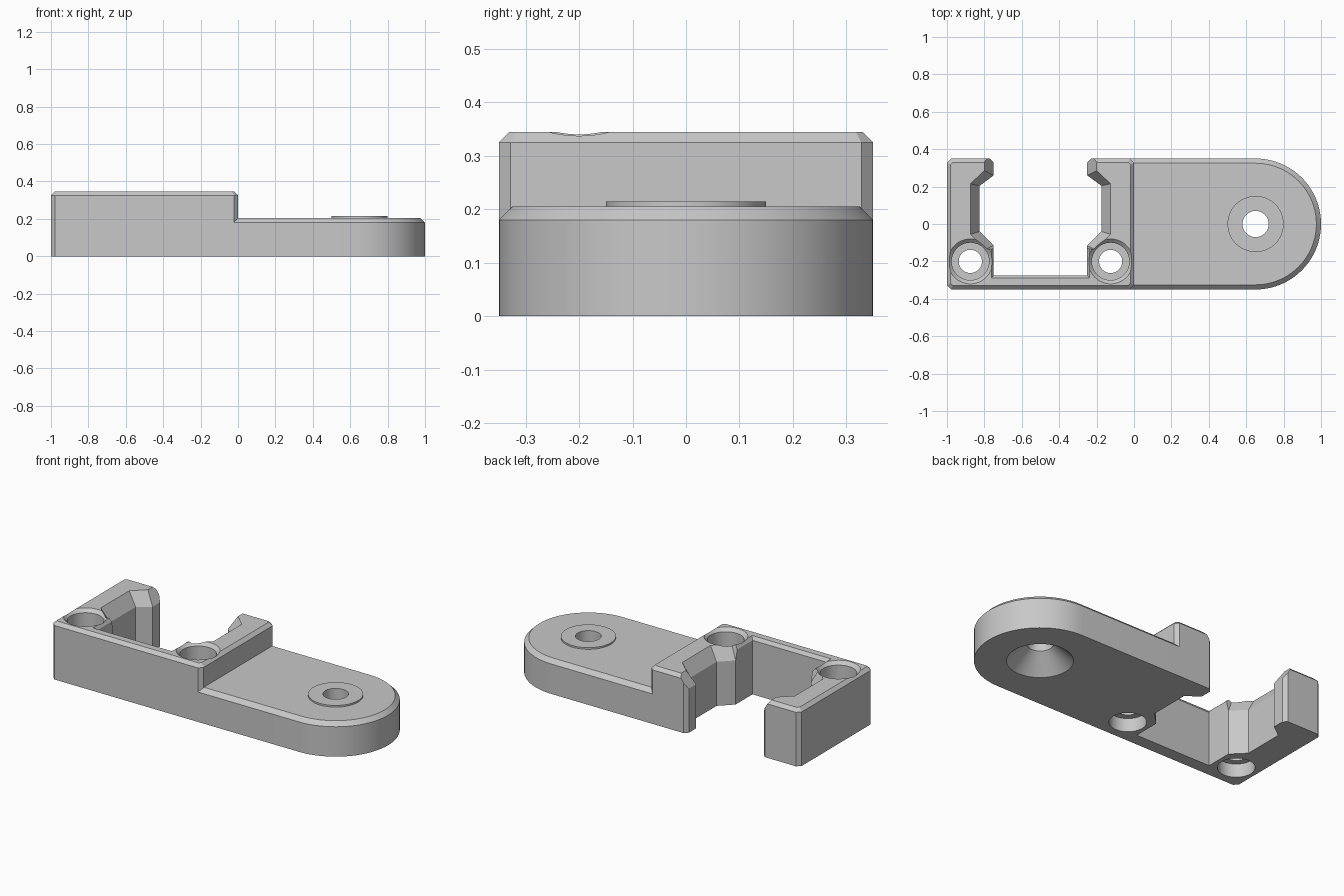
import bpy
import bmesh
import math

old = bpy.data.objects.get("Cube")
if old:
    bpy.data.objects.remove(old, do_unlink=True)

grey = bpy.data.materials.new("plain grey")
grey.use_nodes = True
grey.diffuse_color = (0.58, 0.58, 0.58, 1)
grey.node_tree.nodes["Principled BSDF"].inputs["Base Color"].default_value = (0.58, 0.58, 0.58, 1)


def loft(name, rings):
    """Closed solid through outlines of equal length, given as (points, z)."""
    bm = bmesh.new()
    loops = [[bm.verts.new((x, y, z)) for x, y in pts] for pts, z in rings]
    n = len(loops[0])
    for a, b in zip(loops, loops[1:]):
        for i in range(n):
            j = (i + 1) % n
            bm.faces.new((a[i], a[j], b[j], b[i]))
    bm.faces.new(loops[0][::-1])
    bm.faces.new(loops[-1])
    bmesh.ops.recalc_face_normals(bm, faces=bm.faces)
    mesh = bpy.data.meshes.new(name)
    bm.to_mesh(mesh)
    bm.free()
    mesh.materials.append(grey)
    obj = bpy.data.objects.new(name, mesh)
    bpy.context.collection.objects.link(obj)
    return obj


def circle(x, y, r, n=64):
    return [(x + r * math.cos(math.tau * i / n), y + r * math.sin(math.tau * i / n)) for i in range(n)]


def turned(name, x, y, profile):
    """Round solid from (radius, z) pairs."""
    return loft(name, [(circle(x, y, r), z) for r, z in profile])


def clipped_box(x0, x1, y, c):
    return [(x0 + c, -y), (x1 - c, -y), (x1, -y + c), (x1, y - c),
            (x1 - c, y), (x0 + c, y), (x0, y - c), (x0, -y + c)]


def tongue(r):
    arc = [math.radians(-90 + 180 * i / 40) for i in range(41)]
    return [(-0.1, -r)] + [(0.65 + r * math.cos(a), r * math.sin(a)) for a in arc] + [(-0.1, r)]


def mirrored(half):
    """Outline symmetric about the middle of the slot, from (half width, y)."""
    return [(-0.5 + w, y) for w, y in half] + [(-0.5 - w, y) for w, y in reversed(half)]


def combine(target, tool, operation):
    mod = target.modifiers.new("combine", "BOOLEAN")
    mod.operation = operation
    mod.solver = "EXACT"
    mod.object = tool
    bpy.context.view_layer.objects.active = target
    bpy.ops.object.modifier_apply(modifier=mod.name)
    bpy.data.objects.remove(tool, do_unlink=True)


# clip block with chamfered edges, rounded mounting plate and raised washer pad
body = loft("bracket_body", [(clipped_box(-1, 0, 0.35, 0.022), 0),
                             (clipped_box(-1, 0, 0.35, 0.022), 0.325),
                             (clipped_box(-0.98, -0.02, 0.33, 0.012), 0.345)])
plate = loft("mounting_plate", [(tongue(0.35), 0), (tongue(0.35), 0.18), (tongue(0.325), 0.205)])
combine(body, plate, "UNION")
combine(body, turned("washer_pad", 0.65, 0, [(0.15, 0.1), (0.15, 0.215)]), "UNION")

# slot open to the back, with a small chamfer on its rim
slot = [(0.25, -0.275), (0.25, -0.115), (0.325, -0.04), (0.325, 0.205),
        (0.25, 0.26), (0.25, 0.33), (0.29, 0.37)]
rim = [(0.263, -0.29), (0.263, -0.121), (0.338, -0.046), (0.338, 0.209),
       (0.263, 0.264), (0.263, 0.33), (0.303, 0.37)]
combine(body, loft("slot_cutter", [(mirrored(slot), -0.1), (mirrored(slot), 0.325),
                                   (mirrored(rim), 0.345), (mirrored(rim), 0.4)]), "DIFFERENCE")

# tall lead-in chamfer around the gripping part of the slot
low = [(0.25, -0.115), (0.325, -0.04), (0.325, 0.205), (0.25, 0.26), (0.25, 0.4)]
high = [(0.29, -0.135), (0.375, -0.055), (0.375, 0.215), (0.30, 0.285), (0.30, 0.4)]
combine(body, loft("lead_in_cutter", [(mirrored(low), 0.265), (mirrored(high), 0.345),
                                      (mirrored(high), 0.4)]), "DIFFERENCE")

# stepped screw holes on both sides of the slot
for x in (-0.875, -0.125):
    combine(body, turned("screw_hole_cutter", x, -0.2, [
        (0.10, -0.1), (0.10, 0.08), (0.062, 0.08), (0.062, 0.17),
        (0.10, 0.17), (0.10, 0.325), (0.12, 0.345), (0.12, 0.4)]), "DIFFERENCE")

# countersunk hole in the plate, wide at the underside
combine(body, turned("countersink_cutter", 0.65, 0, [
    (0.178, -0.05), (0.178, 0), (0.07, 0.1), (0.07, 0.3)]), "DIFFERENCE")

bpy.ops.object.select_all(action="DESELECT")
body.select_set(True)
bpy.context.view_layer.objects.active = body
bpy.ops.object.shade_smooth_by_angle(angle=math.radians(20))
